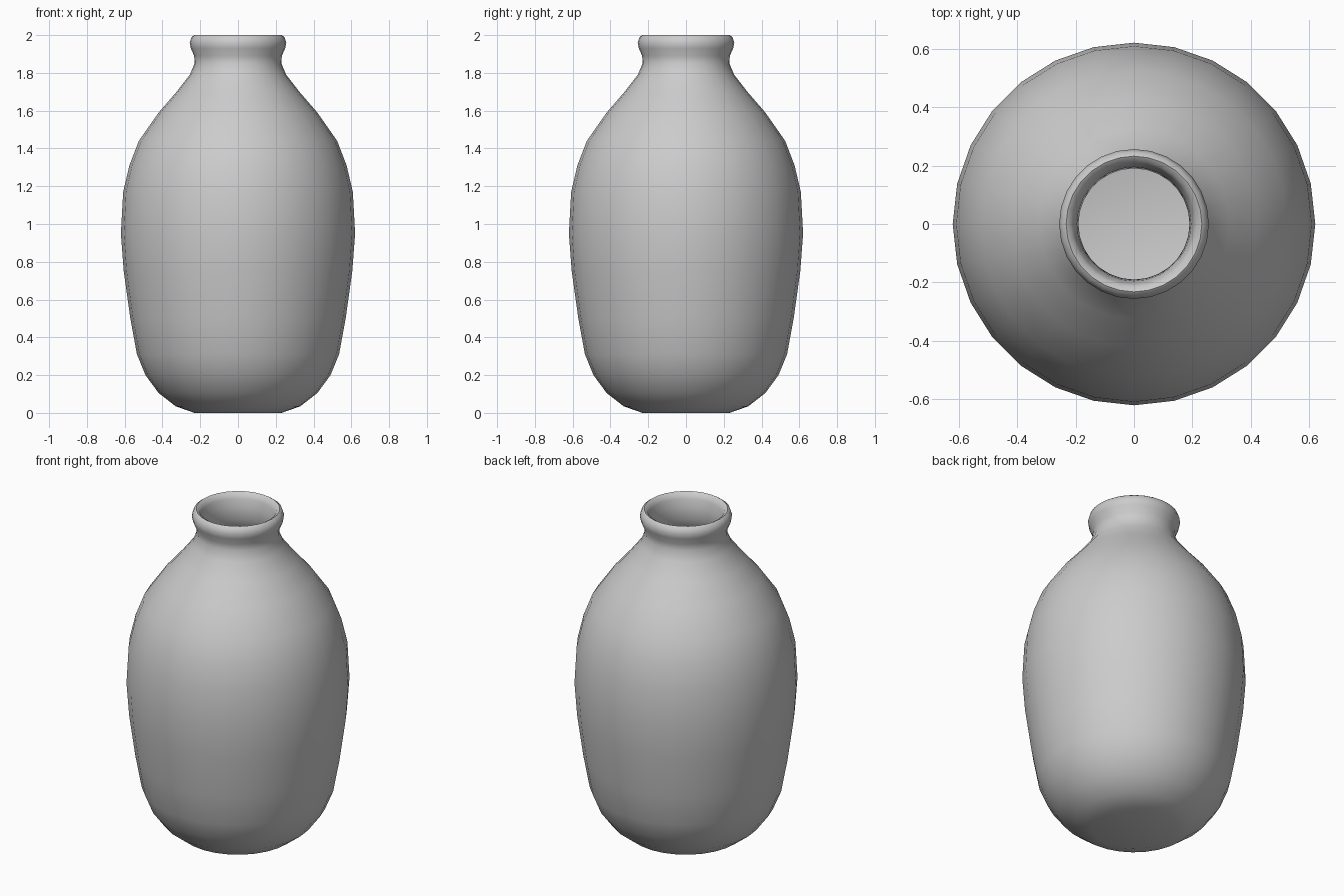
import bpy, bmesh, math

if "Cube" in bpy.data.objects:
    bpy.data.objects.remove(bpy.data.objects["Cube"])

SIDES = 28

# Outer silhouette (radius, height), from the foot up to the lip
outer = [(0.23, 0.0), (0.33, 0.035), (0.42, 0.105), (0.49, 0.20), (0.535, 0.31),
         (0.57, 0.50), (0.605, 0.75), (0.62, 0.95), (0.608, 1.17), (0.575, 1.31),
         (0.525, 1.44), (0.42, 1.59), (0.325, 1.70), (0.255, 1.79), (0.23, 1.85),
         (0.232, 1.89), (0.25, 1.93), (0.256, 1.96), (0.246, 1.99), (0.232, 2.0)]

# Inner wall, from the lip down to the floor
inner = [(0.215, 1.99), (0.205, 1.965), (0.195, 1.92), (0.19, 1.85), (0.22, 1.78),
         (0.29, 1.69), (0.385, 1.58), (0.49, 1.43), (0.545, 1.29), (0.578, 1.15),
         (0.59, 0.95), (0.575, 0.75), (0.54, 0.50), (0.505, 0.32), (0.46, 0.22),
         (0.39, 0.13), (0.30, 0.065), (0.21, 0.035)]


def lathe(name, profile):
    """Spin a profile round z and close both ends with a cap."""
    bm = bmesh.new()
    rings = [[bm.verts.new((r * math.cos(2 * math.pi * i / SIDES),
                            r * math.sin(2 * math.pi * i / SIDES), z))
              for i in range(SIDES)] for r, z in profile]
    for a, b in zip(rings, rings[1:]):
        for i in range(SIDES):
            j = (i + 1) % SIDES
            bm.faces.new((a[i], a[j], b[j], b[i]))
    bm.faces.new(rings[0][::-1])
    bm.faces.new(rings[-1])
    bmesh.ops.recalc_face_normals(bm, faces=bm.faces)
    mesh = bpy.data.meshes.new(name)
    bm.to_mesh(mesh)
    bm.free()
    obj = bpy.data.objects.new(name, mesh)
    bpy.context.collection.objects.link(obj)
    return obj


# Hollow vase body with rolled lip
vase = lathe("vase_body", outer + inner)
bpy.context.view_layer.objects.active = vase
vase.select_set(True)
bpy.ops.object.shade_smooth_by_angle(angle=math.radians(60))
